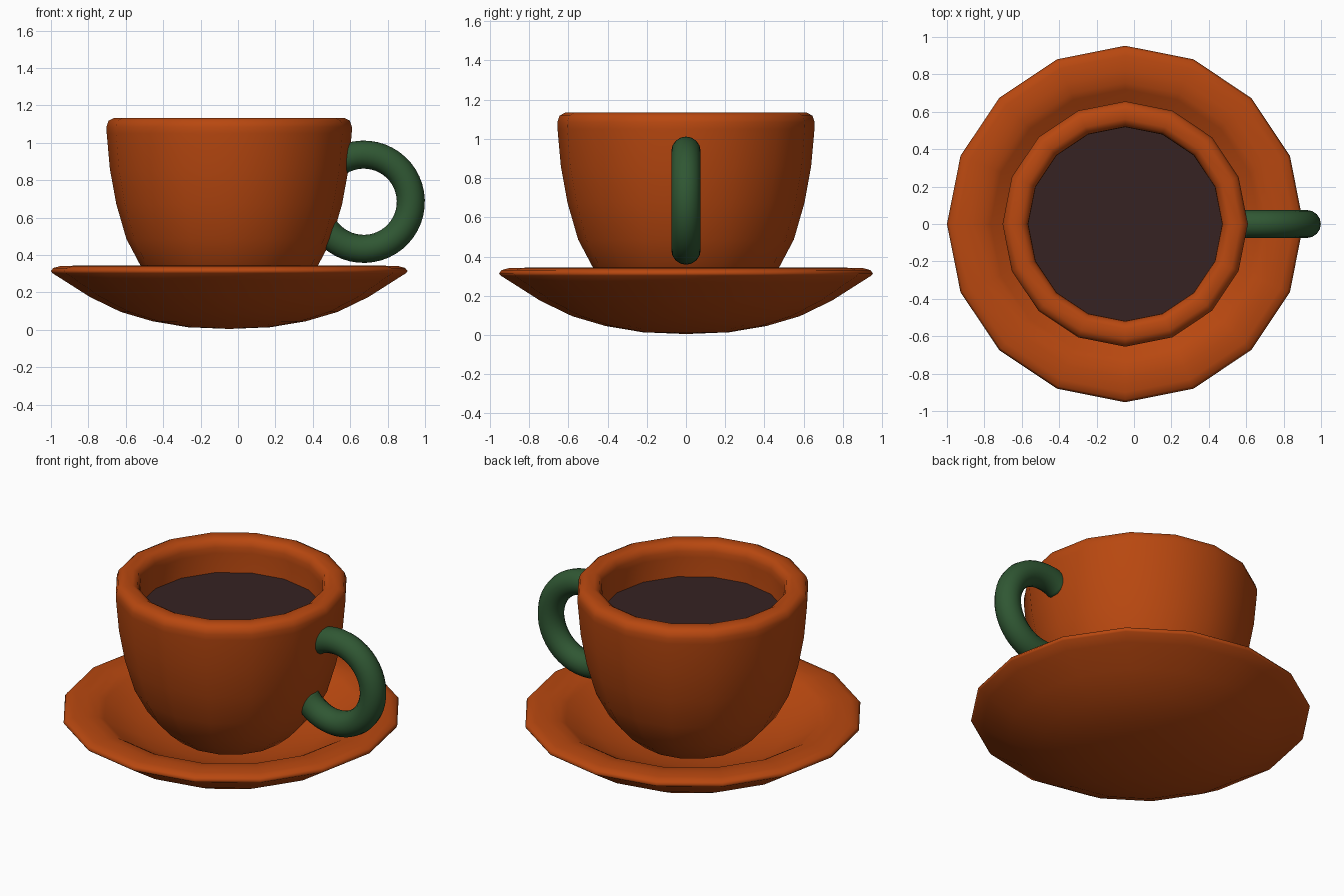
import bpy, bmesh, math
from mathutils import Vector

if "Cube" in bpy.data.objects:
    bpy.data.objects.remove(bpy.data.objects["Cube"])

CX = -0.047      # axis of cup and saucer
SIDES = 16


def material(name, rgb):
    m = bpy.data.materials.new(name)
    m.diffuse_color = (*rgb, 1)
    m.use_nodes = True
    m.node_tree.nodes["Principled BSDF"].inputs["Base Color"].default_value = m.diffuse_color
    return m


ORANGE = material("burnt orange glaze", (0.479, 0.064, 0.005))
GREEN = material("dark green glaze", (0.029, 0.095, 0.033))
COFFEE = material("dark coffee", (0.037, 0.016, 0.016))


def finish(name, bm, mat):
    bmesh.ops.recalc_face_normals(bm, faces=bm.faces)
    for f in bm.faces:
        f.smooth = True
    mesh = bpy.data.meshes.new(name)
    bm.to_mesh(mesh)
    bm.free()
    mesh.materials.append(mat)
    ob = bpy.data.objects.new(name, mesh)
    bpy.context.collection.objects.link(ob)
    return ob


def lathe(name, profile, mat):
    """Spin a (radius, height) profile around the cup axis."""
    bm = bmesh.new()
    verts = [bm.verts.new((CX + r, 0, z)) for r, z in profile]
    edges = [bm.edges.new(pair) for pair in zip(verts, verts[1:])]
    bmesh.ops.spin(bm, geom=verts + edges, cent=(CX, 0, 0), axis=(0, 0, 1),
                   angle=math.tau, steps=SIDES)
    bmesh.ops.remove_doubles(bm, verts=bm.verts, dist=1e-4)
    return finish(name, bm, mat)


# Saucer: curved underside, rounded lip, sunken well
lathe("saucer", [
    (0, 0.005), (0.22, 0.014), (0.41, 0.046), (0.58, 0.096), (0.745, 0.176),
    (0.888, 0.267), (0.945, 0.303), (0.953, 0.315), (0.94, 0.331), (0.90, 0.342),
    (0.82, 0.343), (0.755, 0.335), (0.72, 0.315), (0.65, 0.27), (0.52, 0.205),
    (0.36, 0.16), (0.18, 0.13), (0, 0.125)], ORANGE)

# Cup: bowl, thick rounded rim, inner wall and floor
lathe("cup", [
    (0, 0.14), (0.22, 0.15), (0.32, 0.19), (0.40, 0.26), (0.476, 0.347),
    (0.55, 0.487), (0.604, 0.674), (0.638, 0.86), (0.655, 1.05), (0.656, 1.085),
    (0.645, 1.118), (0.615, 1.134), (0.56, 1.134), (0.532, 1.118), (0.52, 1.085),
    (0.518, 1.05), (0.518, 0.93), (0.50, 0.80), (0.44, 0.55), (0.33, 0.36),
    (0.18, 0.28), (0, 0.27)], ORANGE)

# Coffee surface
lathe("coffee", [(0, 0.93), (0.518, 0.93)], COFFEE)

# Handle: part of a ring, with both ends buried in the cup wall
bm = bmesh.new()
center, major, minor, tube = Vector((0.672, 0, 0.685)), 0.252, 0.075, 16
start, end, steps = math.radians(-148), math.radians(122), 36
rings = []
for i in range(steps + 1):
    a = start + (end - start) * i / steps
    out = Vector((math.cos(a), 0, math.sin(a)))
    ring = []
    for j in range(tube):
        t = math.tau * j / tube
        p = center + out * (major + minor * math.cos(t))
        p.y = minor * math.sin(t)
        ring.append(bm.verts.new(p))
    rings.append(ring)
for a, b in zip(rings, rings[1:]):
    for j in range(tube):
        k = (j + 1) % tube
        bm.faces.new((a[j], a[k], b[k], b[j]))
bm.faces.new(rings[0])
bm.faces.new(rings[-1])
finish("handle", bm, GREEN)
